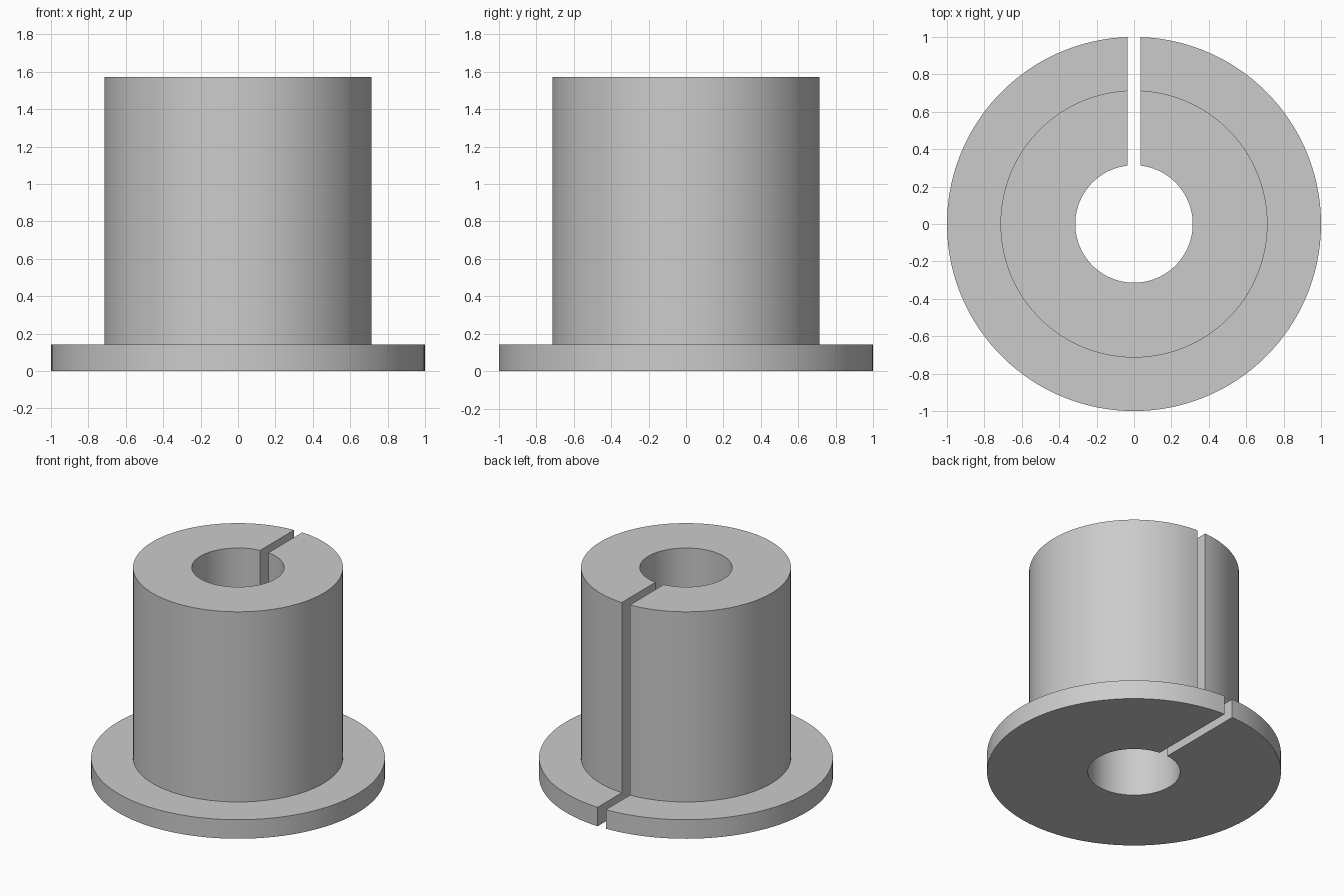
import bpy
import bmesh
from math import asin, cos, sin, pi, radians

cube = bpy.data.objects.get("Cube")
if cube:
    bpy.data.objects.remove(cube, do_unlink=True)

# Main dimensions
BORE, BODY, FLANGE = 0.314, 0.714, 1.0
FLANGE_TOP, HEIGHT = 0.143, 1.571
HALF_SLOT = 0.034
SEGMENTS = 128

grey = bpy.data.materials.new("plain grey")
grey.use_nodes = True
colour = (0.6, 0.6, 0.6, 1)
grey.diffuse_color = colour
grey.node_tree.nodes["Principled BSDF"].inputs["Base Color"].default_value = colour


def split_ring(name, profile):
    """Sweep a closed (radius, z) profile around z, leaving a parallel slot at +y."""
    bm = bmesh.new()
    rings = []
    for i in range(SEGMENTS + 1):
        ring = []
        for r, z in profile:
            gap = asin(HALF_SLOT / r)
            a = pi / 2 + gap + (2 * pi - 2 * gap) * i / SEGMENTS
            ring.append(bm.verts.new((r * cos(a), r * sin(a), z)))
        rings.append(ring)
    n = len(profile)
    for a, b in zip(rings, rings[1:]):
        for j in range(n):
            k = (j + 1) % n
            bm.faces.new((a[j], a[k], b[k], b[j]))
    # Flat slot walls
    bm.faces.new(rings[0])
    bm.faces.new(rings[-1])
    bmesh.ops.recalc_face_normals(bm, faces=bm.faces)
    mesh = bpy.data.meshes.new(name)
    bm.to_mesh(mesh)
    bm.free()
    mesh.materials.append(grey)
    obj = bpy.data.objects.new(name, mesh)
    bpy.context.collection.objects.link(obj)
    return obj


# Flanged sleeve with a through bore and a full-height slot
bushing = split_ring("split_flanged_bushing", [
    (BORE, 0), (FLANGE, 0), (FLANGE, FLANGE_TOP),
    (BODY, FLANGE_TOP), (BODY, HEIGHT), (BORE, HEIGHT),
])
bpy.ops.object.select_all(action='DESELECT')
bushing.select_set(True)
bpy.context.view_layer.objects.active = bushing
bpy.ops.object.shade_smooth_by_angle(angle=radians(30))
